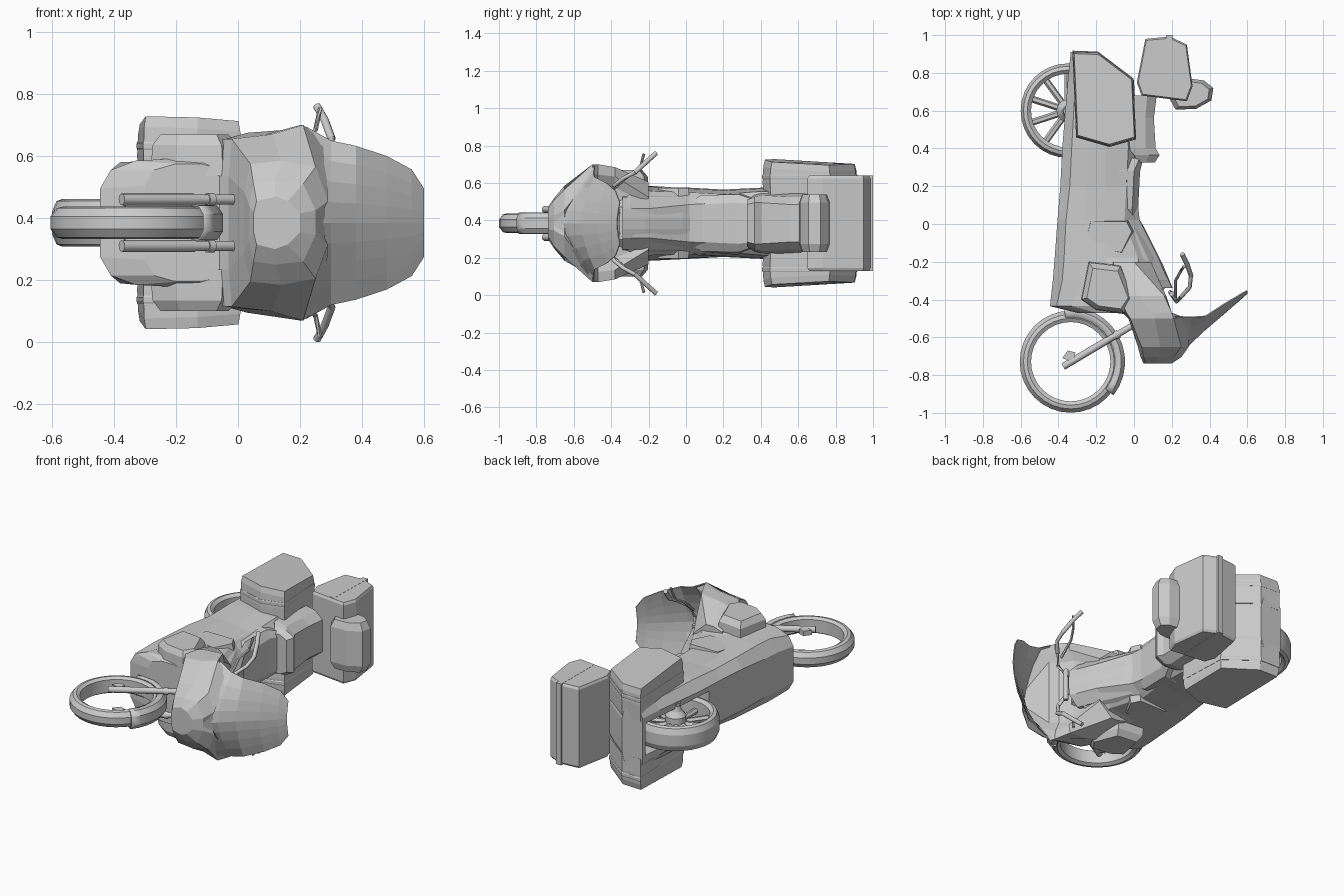
import bpy, bmesh, math
from mathutils import Vector

if "Cube" in bpy.data.objects:
    bpy.data.objects.remove(bpy.data.objects["Cube"])

C = 0.385  # centre plane height: the machine lies on its side, its "up" is +x


def finish(name, bm, smooth=None, thick=0):
    bmesh.ops.remove_doubles(bm, verts=bm.verts, dist=1e-5)
    bmesh.ops.recalc_face_normals(bm, faces=bm.faces)
    me = bpy.data.meshes.new(name)
    bm.to_mesh(me)
    bm.free()
    ob = bpy.data.objects.new(name, me)
    bpy.context.collection.objects.link(ob)
    if thick:
        m = ob.modifiers.new("thickness", 'SOLIDIFY')
        m.thickness = thick
    if smooth:
        for o in bpy.context.selected_objects:
            o.select_set(False)
        ob.select_set(True)
        bpy.context.view_layer.objects.active = ob
        bpy.ops.object.shade_smooth_by_angle(angle=math.radians(smooth))
    return ob


def skin(name, rings, closed=True, caps=True, loop=False, smooth=None, thick=0):
    """Join rings of points with quads."""
    bm = bmesh.new()
    rows = [[bm.verts.new(p) for p in r] for r in rings]
    n = len(rows[0])
    pairs = list(zip(rows, rows[1:])) + ([(rows[-1], rows[0])] if loop else [])
    for a, b in pairs:
        for i in range(n if closed else n - 1):
            j = (i + 1) % n
            bm.faces.new((a[i], a[j], b[j], b[i]))
    if caps and not loop:
        bm.faces.new(rows[0])
        bm.faces.new(rows[-1])
    return finish(name, bm, smooth, thick)


def loft(name, sections):
    """Symmetric loft along y; each section is y plus (x, half width) points."""
    rings = []
    for y, half in sections:
        rings.append([(x, y, C + w) for x, w in half] +
                     [(x, y, C - w) for x, w in reversed(half)])
    return skin(name, rings)


def prism(name, outline, levels):
    """Side outline (x, y) stacked at (offset from centre, scale) levels."""
    cx = sum(p[0] for p in outline) / len(outline)
    cy = sum(p[1] for p in outline) / len(outline)
    return skin(name, [[(cx + (x - cx) * s, cy + (y - cy) * s, C + w)
                        for x, y in outline] for w, s in levels])


def lathe(name, centre, profile, segs, a0=0, a1=360, closed=True, thick=0, smooth=20):
    full = a1 - a0 == 360
    rings = []
    for i in range(segs if full else segs + 1):
        a = math.radians(a0 + (a1 - a0) * i / segs)
        rings.append([(centre[0] + r * math.cos(a), centre[1] + r * math.sin(a), C + w)
                      for r, w in profile])
    return skin(name, rings, closed, False, full, smooth, thick)


def tube(name, pts, radius, sides=10):
    """Round bar through (x, y, offset) points."""
    P = [Vector((x, y, C + w)) for x, y, w in pts]
    rings = []
    for i, p in enumerate(P):
        d = (P[min(i + 1, len(P) - 1)] - P[max(i - 1, 0)]).normalized()
        ref = Vector((0.2, 0, 1)) if abs(d.z) < 0.8 else Vector((1, 0, 0))
        u = d.cross(ref).normalized()
        v = d.cross(u)
        rings.append([p + radius * (u * math.cos(t) + v * math.sin(t))
                      for t in [2 * math.pi * k / sides for k in range(sides)]])
    return skin(name, rings, smooth=40)


# Wheels
FW, RW = (-0.335, -0.729), (-0.35, 0.60)
lathe("front_tyre", FW, [(.21, .04), (.23, .052), (.25, .047), (.27, .02),
                         (.27, -.02), (.25, -.047), (.23, -.052), (.21, -.04)], 32)
lathe("rear_tyre", RW, [(.195, .06), (.215, .077), (.235, .07), (.25, .035),
                        (.25, -.035), (.235, -.07), (.215, -.077), (.195, -.06)], 32)
lathe("rear_hub", RW, [(.001, .11), (.025, .11), (.035, .08), (.06, .05),
                       (.06, -.05), (.035, -.08), (.025, -.11), (.001, -.11)], 16)
for i in range(10):
    a = math.radians(36 * i + 18)
    tube("rear_spoke", [(RW[0] + r * math.cos(a), RW[1] + r * math.sin(a), 0)
                        for r in (.04, .2)], .018, 6)

# Front mudguard and fork
lathe("front_mudguard", FW, [(.235, .058), (.268, .056), (.288, .028), (.288, -.028),
                             (.268, -.056), (.235, -.058)], 12, -38, 97, False, .006)
for s in (1, -1):
    tube("fork_slider", [(-.375, -.755, s * .075), (-.14, -.615, s * .075)], .019)
    tube("fork_tube", [(-.16, -.627, s * .075), (.1, -.475, s * .075)], .017)
    tube("fork_collar", [(-.10, -.592, s * .075), (-.08, -.58, s * .075)], .022)
    prism("brake_caliper", [(-.38, -.71), (-.35, -.67), (-.31, -.68), (-.32, -.73)],
          [(s * .06, 1), (s * .09, 1)])

# Main body from the belly to the tail, with a slot cut for the rear wheel
body = loft("main_body", [
    (-.47, [(-.30, .12), (-.27, .17), (-.2, .19), (-.12, .19), (-.04, .17), (0, .1)]),
    (-.435, [(-.445, .11), (-.41, .17), (-.33, .2), (-.15, .21), (.0, .22), (.12, .1)]),
    (-.30, [(-.43, .12), (-.38, .195), (-.28, .2), (-.12, .21), (.06, .21), (.18, .08)]),
    (-.18, [(-.42, .12), (-.37, .195), (-.28, .2), (-.15, .195), (.02, .17), (.13, .08)]),
    (.02, [(-.405, .13), (-.36, .19), (-.26, .185), (-.17, .175), (-.05, .165), (.03, .1)]),
    (.20, [(-.39, .13), (-.34, .18), (-.25, .18), (-.15, .175), (-.04, .155), (.01, .11)]),
    (.40, [(-.38, .13), (-.33, .19), (-.25, .19), (-.15, .185), (-.03, .17), (.02, .1)]),
    (.76, [(-.35, .14), (-.31, .19), (-.24, .19), (-.14, .19), (-.04, .17), (.0, .1)]),
    (.91, [(-.335, .14), (-.31, .19), (-.28, .19), (-.25, .19), (-.21, .17), (-.19, .1)])])
slot = skin("wheel_slot_cutter",
            [[(RW[0] + .285 * math.cos(k * math.pi / 12), RW[1] + .285 * math.sin(k * math.pi / 12),
               C + w) for k in range(24)] for w in (-.1, .1)])
slot.hide_render = True
slot.hide_viewport = True
cut = body.modifiers.new("wheel_slot", 'BOOLEAN')
cut.operation = 'DIFFERENCE'
cut.object = slot

# Seats and tank
loft("fuel_tank", [
    (-.34, [(.05, .15), (.14, .14), (.2, .08), (.205, .03)]),
    (-.22, [(.0, .17), (.09, .14), (.14, .08), (.155, .03)]),
    (-.02, [(-.06, .17), (.0, .14), (.045, .09), (.055, .03)]),
    (.03, [(-.06, .13), (-.02, .12), (.02, .08), (.025, .03)])])
loft("rider_seat", [
    (.0, [(-.08, .10), (.0, .1), (.03, .06)]),
    (.08, [(-.09, .15), (-.01, .15), (.022, .1)]),
    (.28, [(-.08, .17), (-.0, .155), (.032, .11)]),
    (.35, [(-.03, .14), (.03, .13), (.05, .1)])])
loft("passenger_seat", [
    (.325, [(.02, .12), (.06, .125), (.11, .1)]),
    (.365, [(.0, .15), (.08, .14), (.135, .11)]),
    (.40, [(-.03, .16), (.06, .15), (.115, .11)]),
    (.56, [(-.03, .17), (.06, .14), (.105, .1)]),
    (.68, [(-.03, .16), (.07, .14), (.12, .1)])])

# Fairing, with the cockpit sunk between its side walls
loft("front_fairing", [
    (-.738, [(.05, .03), (.06, .07), (.12, .085), (.16, .07), (.2, .03), (.2, .01)]),
    (-.705, [(.035, .06), (.05, .125), (.12, .135), (.21, .125), (.25, .04), (.25, .01)]),
    (-.65, [(.02, .1), (.04, .19), (.14, .2), (.25, .18), (.29, .07), (.28, .05)]),
    (-.50, [(-.03, .15), (-.02, .27), (.11, .285), (.21, .315), (.28, .26), (.22, .2)]),
    (-.47, [(-.06, .15), (-.04, .27), (.09, .285), (.2, .315), (.195, .26), (.17, .2)]),
    (-.38, [(-.1, .15), (-.08, .26), (.03, .29), (.16, .30), (.17, .25), (.13, .19)]),
    (-.20, [(-.13, .15), (-.11, .2), (-.05, .22), (.0, .22), (.09, .14), (.09, .1)])])

# Windscreen: rows of height, centre y, edge y, half width
screen = [(.22, -.715, -.49, .31), (.30, -.635, -.495, .265), (.38, -.56, -.49, .248),
          (.48, -.475, -.425, .215), (.56, -.405, -.378, .172), (.60, -.37, -.355, .11)]
skin("windscreen", [[(x, yc + (ye - yc) * abs(t / 4) ** 1.6, C + w * t / 4)
                     for t in range(-4, 5)] for x, yc, ye, w in screen],
     closed=False, caps=False, thick=.006)

# Handlebars, levers, leg guards and side panels
tube("handlebar_clamp", [(.2, -.37, -.1), (.2, -.37, .1)], .014)
for s in (1, -1):
    tube("handlebar", [(.19, -.36, s * .05), (.225, -.41, s * .13), (.25, -.385, s * .2),
                       (.295, -.335, s * .24), (.302, -.27, s * .275)], .011)
    tube("grip", [(.302, -.275, s * .27), (.28, -.21, s * .33), (.255, -.16, s * .375)], .013)
    tube("lever", [(.22, -.39, s * .18), (.22, -.3, s * .26), (.25, -.245, s * .3),
                   (.265, -.225, s * .37)], .008, 6)
    prism("leg_guard", [(-.28, -.40), (-.2, -.455), (-.05, -.475), (.0, -.4),
                        (-.07, -.22), (-.24, -.2)],
          [(s * .15, 1.02), (s * .25, .97), (s * .285, .78)])
    prism("side_panel", [(-.28, -.12), (-.06, -.16), (.0, -.04), (-.03, .02), (-.24, .02)],
          [(s * .14, 1), (s * .188, .9)])

    # Panniers: the outer face leans in towards the rear and the top
    case = [(-.325, .915), (-.19, .91), (-.005, .77), (.01, .45), (-.13, .41), (-.305, .46)]
    pannier = prism("pannier", case, [(s * .12, .99), (s * .22, 1), (s * .31, .985), (s * .345, .95)])
    for v in pannier.data.vertices:
        if abs(v.co.z - C) > .3:
            v.co.z -= s * (.06 * max(0, v.co.y - .44) + .08 * max(0, v.co.x + .2))
    prism("pannier_seam", case, [(s * .235, 1.0), (s * .24, 1.01), (s * .255, 1.01), (s * .26, 1.0)])
    tube("axle", [(-.345, .595, 0), (-.345, .595, s * .13)], .03, 8)

# Top box and backrest
box = [(.015, .75), (.06, .98), (.19, .992), (.28, .95), (.31, .73), (.28, .65), (.04, .68)]
prism("top_box", box, [(-.255, .95), (-.24, 1), (.24, 1), (.255, .95)])
prism("top_box_rim", [(.165, .68), (.17, 1.0), (.205, 1.0), (.195, .67)],
      [(-.256, 1), (.256, 1)])
prism("backrest", [(.29, .77), (.37, .76), (.42, .72), (.41, .655), (.33, .61),
                   (.22, .605), (.19, .66), (.25, .70)],
      [(-.155, .8), (-.11, 1), (.11, 1), (.155, .8)])
